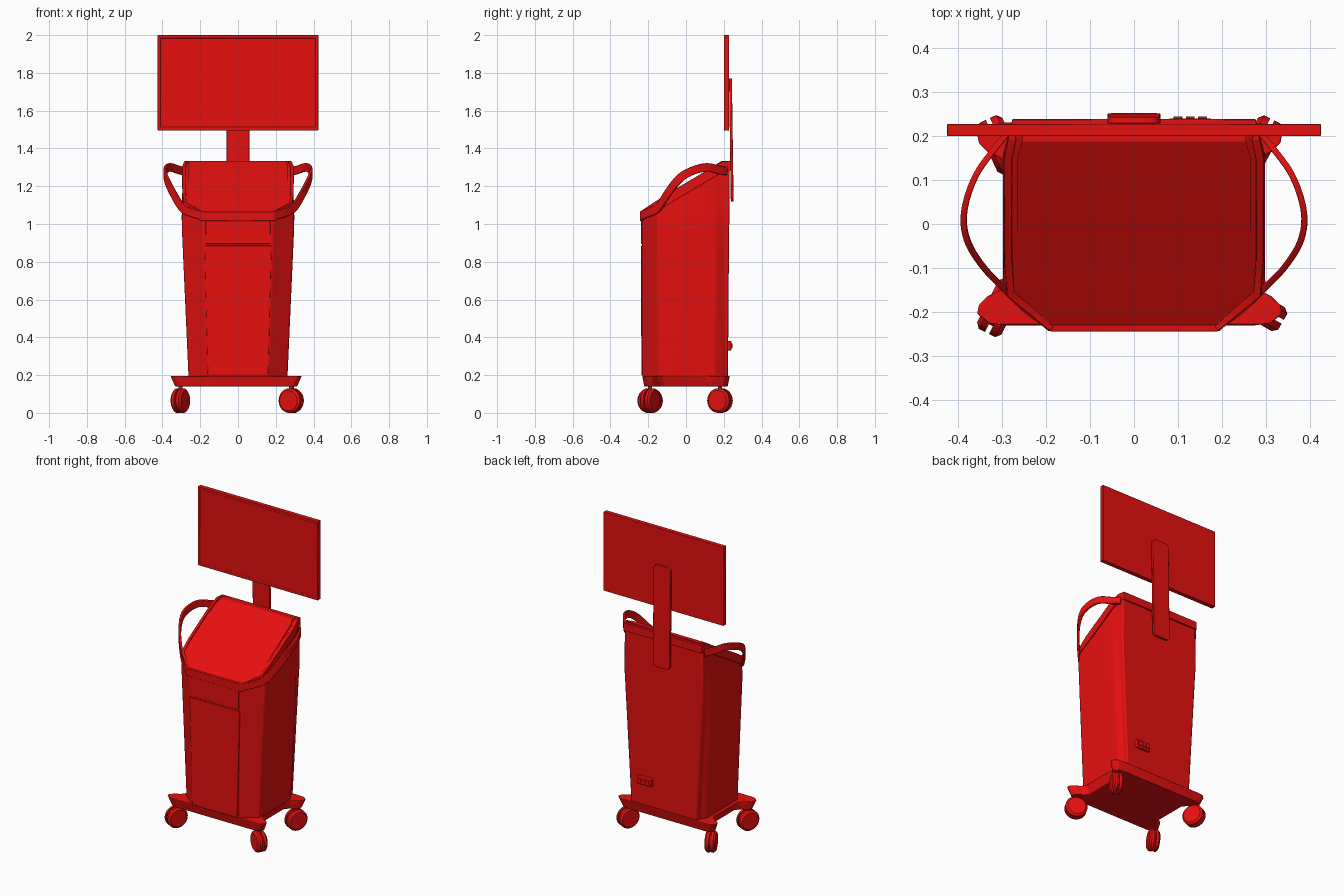
import bpy, bmesh, math
from mathutils import Vector, Matrix

old = bpy.data.objects.get("Cube")
if old:
    bpy.data.objects.remove(old, do_unlink=True)

red = bpy.data.materials.new("red_paint")
red.use_nodes = True
colour = (0.8, 0.005, 0.005, 1)
red.diffuse_color = colour
red.node_tree.nodes["Principled BSDF"].inputs["Base Color"].default_value = colour


def finish(name, bm, bevel=0.0, segments=2):
    bmesh.ops.recalc_face_normals(bm, faces=bm.faces)
    mesh = bpy.data.meshes.new(name)
    bm.to_mesh(mesh)
    bm.free()
    mesh.materials.append(red)
    ob = bpy.data.objects.new(name, mesh)
    bpy.context.collection.objects.link(ob)
    bpy.ops.object.select_all(action="DESELECT")
    ob.select_set(True)
    bpy.context.view_layer.objects.active = ob
    bpy.ops.object.shade_smooth_by_angle(angle=math.radians(30))
    if bevel:
        mod = ob.modifiers.new("soft_edges", "BEVEL")
        mod.width, mod.segments = bevel, segments
        mod.limit_method, mod.angle_limit = "ANGLE", math.radians(25)
    return ob


def skin(bm, rings, closed):
    """Bridge successive rings of points with quads."""
    rows = [[bm.verts.new(p) for p in ring] for ring in rings]
    n = len(rows[0])
    pairs = list(zip(rows, rows[1:]))
    if closed:
        pairs.append((rows[-1], rows[0]))
    for a, b in pairs:
        for i in range(n):
            bm.faces.new((a[i], a[(i + 1) % n], b[(i + 1) % n], b[i]))
    return rows


def full(half):
    """Mirror a half outline across x."""
    return list(half) + [(-x, y, z) for x, y, z in reversed(half)]


def loft(name, halves, bevel=0.0):
    """Solid through mirrored outlines, capped with cross strips."""
    bm = bmesh.new()
    rows = skin(bm, [full(h) for h in halves], False)
    n = len(rows[0])
    for row in (rows[0], rows[-1]):
        for i in range(n // 2 - 1):
            bm.faces.new((row[i], row[i + 1], row[n - 2 - i], row[n - 1 - i]))
    return finish(name, bm, bevel)


def band(name, path, thick, height, closed=False, bevel=0.003):
    """Upright flat strap along a path."""
    path = [Vector(p) for p in path]
    n, rings = len(path), []
    for i, p in enumerate(path):
        a = path[(i - 1) % n] if closed or i else p
        b = path[(i + 1) % n] if closed or i < n - 1 else p
        t = (b - a).normalized()
        side = t.cross(Vector((0, 0, 1))).normalized() * thick / 2
        up = side.cross(t).normalized() * height / 2
        rings.append([p + side + up, p + side - up, p - side - up, p - side + up])
    bm = bmesh.new()
    rows = skin(bm, rings, closed)
    if not closed:
        bm.faces.new(rows[0])
        bm.faces.new(rows[-1])
    return finish(name, bm, bevel)


def slab(name, pts, depth, bevel=0.0):
    """Flat outline pushed back along y."""
    bm = bmesh.new()
    rows = skin(bm, [pts, [(x, y + depth, z) for x, y, z in pts]], False)
    bm.faces.new(rows[0])
    bm.faces.new(rows[-1])
    return finish(name, bm, bevel)


def smooth_path(pts, steps=6):
    """Rounded path passing through the points."""
    p = [Vector(q) for q in pts]
    p = [2 * p[0] - p[1]] + p + [2 * p[-1] - p[-2]]
    out = []
    for a, b, c, d in zip(p, p[1:], p[2:], p[3:]):
        for k in range(steps):
            t = k / steps
            out.append(b + (c - a) * t / 2 + (2 * a - 5 * b + 4 * c - d) * t * t / 2
                       + (3 * b - a - 3 * c + d) * t ** 3 / 2)
    return out + [p[-2]]


# Cabinet
def outline(fx, w, bx, front, back, height):
    pts = [(fx, front), (w, -0.15), (w, -0.07), (w, 0.16), (bx, 0.2), (bx, back)]
    return [(x, y, height(y)) for x, y in pts]


def top_z(y):
    if y < -0.07:
        return 1.063 + (y + 0.235) * 0.65
    return min(1.17 + (y + 0.07) * 0.59, 1.33)


top = outline(0.19, 0.285, 0.275, -0.235, 0.23, top_z)
loft("cabinet", [
    outline(0.165, 0.262, 0.235, -0.232, 0.222, lambda y: 0.19),
    outline(0.183, 0.296, 0.275, -0.234, 0.228, lambda y: 0.95),
    outline(0.188, 0.298, 0.28, -0.234, 0.23, lambda y: 1.02 + 0.06 * (y + 0.235)),
    top], 0.008)

# Sloped lid and its raised rim
def lid_ring(lift):
    return [(x - 0.02, y * 0.94, top_z(y) + lift) for x, y, z in top]


loft("sloped_lid", [lid_ring(-0.03), lid_ring(0.004)])
band("lid_rim", full([(x + 0.001, y, z - 0.022) for x, y, z in top]), 0.018, 0.05, True)

# Front door and control panel
slab("front_door", [(-0.16, -0.236, 0.2), (0.16, -0.236, 0.2),
                    (0.178, -0.239, 0.885), (-0.178, -0.239, 0.885)], 0.01, 0.002)
slab("control_panel", [(-0.17, -0.239, 0.895), (0.17, -0.239, 0.895),
                       (0.172, -0.239, 1.03), (-0.172, -0.239, 1.03)], 0.01, 0.002)

# Side handles
grip = smooth_path([(0.19, -0.236, 1.045), (0.245, -0.196, 1.06), (0.295, -0.148, 1.085),
                    (0.345, -0.095, 1.165), (0.38, -0.035, 1.24), (0.386, 0.03, 1.28),
                    (0.36, 0.11, 1.3), (0.31, 0.18, 1.285), (0.28, 0.215, 1.28)])
for side, s in (("left", 1), ("right", -1)):
    band(side + "_handle", [(s * p.x, p.y, p.z) for p in grip], 0.014, 0.044)

# Monitor with a recessed screen
bm = bmesh.new()
bmesh.ops.create_cube(bm, size=1, matrix=Matrix.Translation((0, 0.214, 1.7475))
                      @ Matrix.Diagonal((0.85, 0.028, 0.505, 1)))
face = min(bm.faces, key=lambda f: f.calc_center_median().y)
bmesh.ops.inset_region(bm, faces=[face], thickness=0.022)
bmesh.ops.inset_region(bm, faces=[face], thickness=0.002, depth=-0.004)
finish("monitor", bm, 0.002)

# Monitor bracket with rounded ends
strip = []
for cx, cz, start in ((1, 1.745, 0), (-1, 1.745, 90), (-1, 1.145, 180), (1, 1.145, 270)):
    for k in range(5):
        a = math.radians(start + k * 22.5)
        z = cz + 0.025 * math.sin(a)
        strip.append((cx * 0.035 + 0.025 * math.cos(a), 0.228 + (1.77 - z) * 0.014, z))
slab("monitor_bracket", strip, 0.015, 0.002)

# Power socket on the back
def box(name, x, y, z, w, d, h, bevel=0.0):
    pts = [(x - w / 2, y, z - h / 2), (x + w / 2, y, z - h / 2),
           (x + w / 2, y, z + h / 2), (x - w / 2, y, z + h / 2)]
    return slab(name, pts, d, bevel)


box("power_socket", 0.128, 0.215, 0.355, 0.1, 0.025, 0.05, 0.004)
for i, dx in enumerate((-0.028, 0, 0.028)):
    box("socket_insert_%d" % (i + 1), 0.128 + dx, 0.235, 0.355, 0.02, 0.01, 0.025)

# Wheeled base with four corner arms
corner = [(0.28, 0.232), (0.325, 0.225), (0.348, 0.205), (0.345, 0.185),
          (0.325, 0.165), (0.295, 0.15), (0.272, 0.12)]
base_half = [(x, -y) for x, y in corner] + list(reversed(corner))
base = loft("base", [[(x * 0.93, y * 0.95, 0.14) for x, y in base_half],
                     [(x, y, 0.196) for x, y in base_half]], 0.004)
base.location.x = -0.01

# Twin-wheel casters, each swivelled
def drum(bm, radius, depth, matrix, taper=1.0):
    bmesh.ops.create_cone(bm, cap_ends=True, segments=32, radius1=radius,
                          radius2=radius * taper, depth=depth, matrix=matrix)


casters = (("front_left", 0.282, -0.19, 60), ("front_right", -0.305, -0.19, -27),
           ("back_left", 0.285, 0.18, -27), ("back_right", -0.305, 0.18, 25))
for name, x, y, turn in casters:
    place = Matrix.Translation((x, y, 0.065)) @ Matrix.Rotation(math.radians(turn), 4, "Z")
    bm = bmesh.new()
    for s in (1, -1):
        axle = place @ Matrix.Rotation(s * math.pi / 2, 4, "Y")
        drum(bm, 0.065, 0.016, axle @ Matrix.Translation((0, 0, 0.013)))
        drum(bm, 0.065, 0.01, axle @ Matrix.Translation((0, 0, 0.026)), 0.82)
    finish(name + "_wheels", bm)
    bm = bmesh.new()
    drum(bm, 0.045, 0.012, place @ Matrix.Rotation(math.pi / 2, 4, "Y"))
    drum(bm, 0.011, 0.09, Matrix.Translation((x, y, 0.105)))
    finish(name + "_caster_stem", bm)
